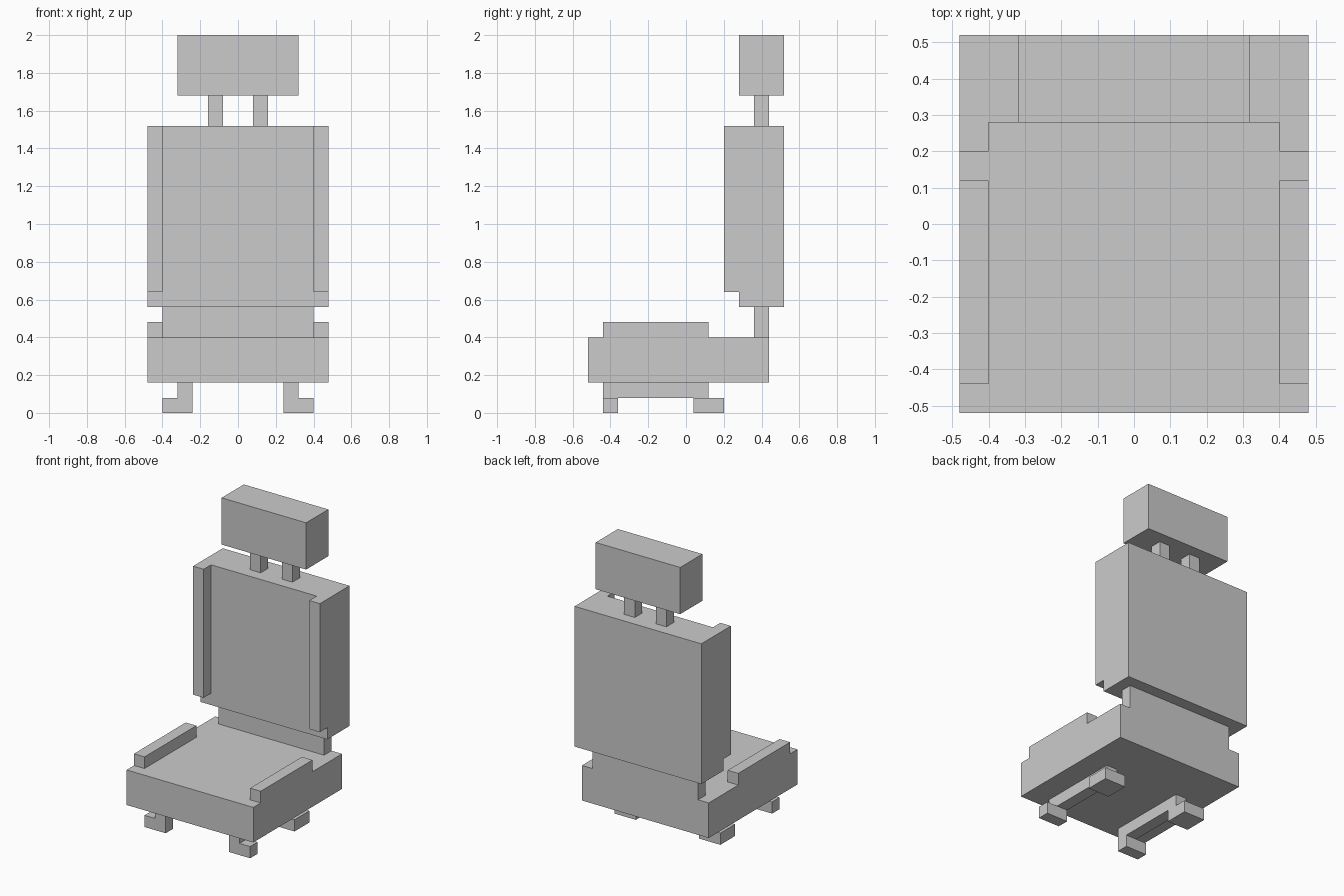
import bpy, bmesh
from mathutils import Vector

if "Cube" in bpy.data.objects:
    bpy.data.objects.remove(bpy.data.objects["Cube"])


def block(name, lo, hi, cuts=(), pulls=(), mirror=False):
    """Box from lo to hi; slice it at cuts (axis, position), then
    extrude the face patches in pulls (test, offset)."""
    lo, hi = Vector(lo), Vector(hi)
    bm = bmesh.new()
    bmesh.ops.create_cube(bm, size=1)
    for v in bm.verts:
        v.co = (lo + hi) / 2 + Vector(a * b for a, b in zip(v.co, hi - lo))
    for axis, pos in cuts:
        point, normal = Vector(), Vector()
        point[axis], normal[axis] = pos, 1
        bmesh.ops.bisect_plane(bm, geom=bm.verts[:] + bm.edges[:] + bm.faces[:],
                               plane_co=point, plane_no=normal)
    for test, offset in pulls:
        offset = Vector(offset)
        bm.normal_update()
        patch = [f for f in bm.faces
                 if f.normal.dot(offset.normalized()) > 0.9
                 and test(f.calc_center_median())]
        new = bmesh.ops.extrude_face_region(bm, geom=patch)["geom"]
        bmesh.ops.translate(bm, vec=offset,
                            verts=[g for g in new if isinstance(g, bmesh.types.BMVert)])
    bmesh.ops.dissolve_limit(bm, angle_limit=0.01, verts=bm.verts[:], edges=bm.edges[:])
    bmesh.ops.recalc_face_normals(bm, faces=bm.faces[:])
    mesh = bpy.data.meshes.new(name)
    bm.to_mesh(mesh)
    bm.free()
    obj = bpy.data.objects.new(name, mesh)
    bpy.context.collection.objects.link(obj)
    if mirror:
        obj.modifiers.new("Mirror", "MIRROR").use_axis[0] = True
    return obj


# Seat cushion with raised side bolsters and the hinge plate at its rear
block("seat", (-0.48, -0.52, 0.16), (0.48, 0.44, 0.40),
      cuts=[(0, -0.40), (0, 0.40), (1, -0.44), (1, 0.12), (1, 0.36)],
      pulls=[(lambda c: c.x > 0.40 and -0.44 < c.y < 0.12, (0, 0, 0.08)),
             (lambda c: c.x < -0.40 and -0.44 < c.y < 0.12, (0, 0, 0.08)),
             (lambda c: abs(c.x) < 0.40 and c.y > 0.36, (0, 0, 0.16))])

# Backrest with side bolsters pulled forward
block("backrest", (-0.48, 0.28, 0.56), (0.48, 0.52, 1.52),
      cuts=[(0, -0.40), (0, 0.40), (2, 0.64)],
      pulls=[(lambda c: c.x > 0.40 and c.z > 0.64, (0, -0.08, 0)),
             (lambda c: c.x < -0.40 and c.z > 0.64, (0, -0.08, 0))])

# Headrest on two posts
block("headrest", (-0.32, 0.28, 1.68), (0.32, 0.52, 2.00))
block("headrest_posts", (0.08, 0.36, 1.52), (0.16, 0.44, 1.68), mirror=True)

# Floor rails with front and rear feet
block("floor_rails", (0.24, -0.44, 0.08), (0.32, 0.12, 0.16), mirror=True)
block("front_feet", (0.24, -0.44, 0.0), (0.40, -0.36, 0.08), mirror=True)
block("rear_feet", (0.24, 0.04, 0.0), (0.40, 0.20, 0.08), mirror=True)
